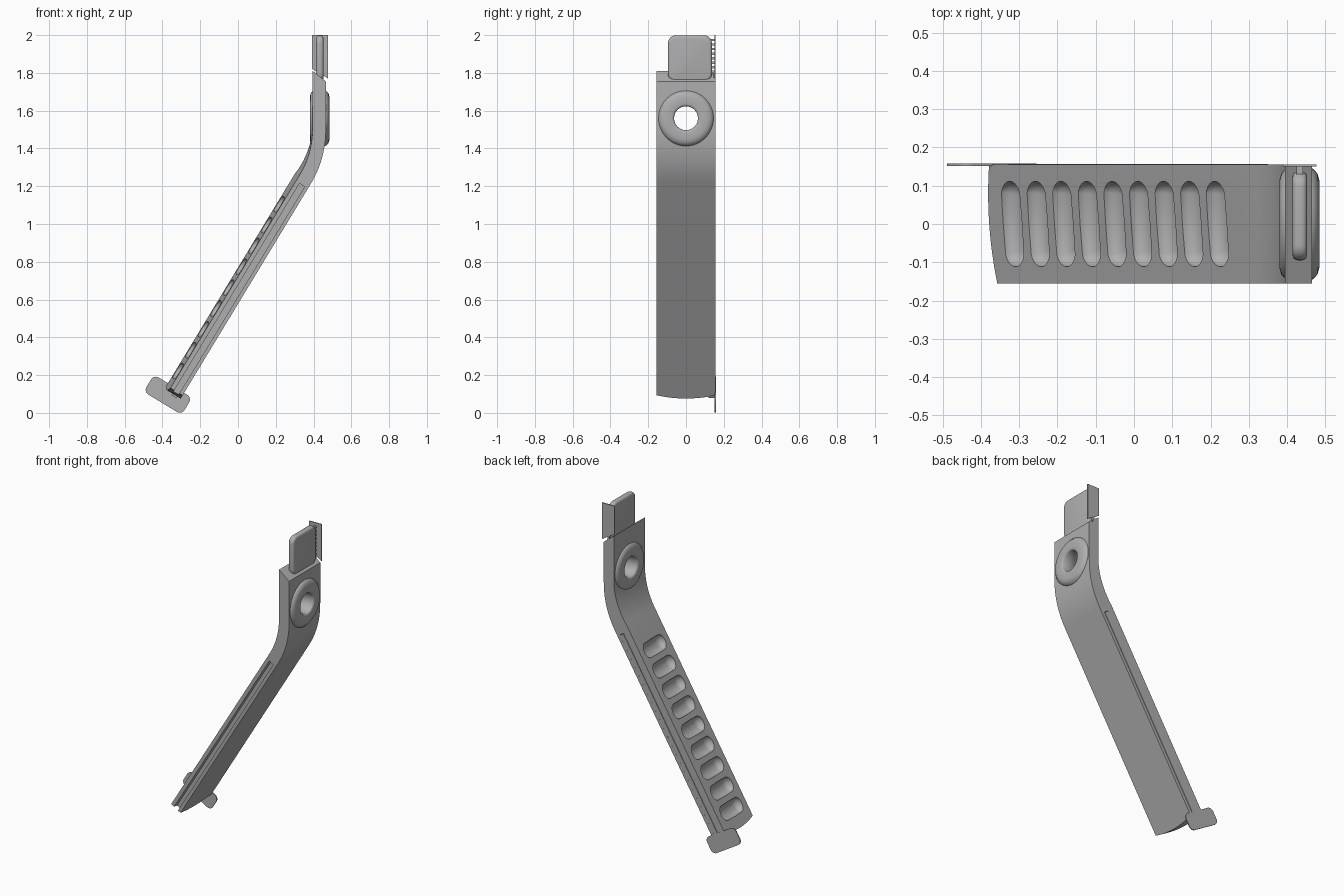
import bpy, bmesh, math
from mathutils import Matrix, Vector

if "Cube" in bpy.data.objects:
    bpy.data.objects.remove(bpy.data.objects["Cube"])

grey = bpy.data.materials.new("matte_grey")
grey.use_nodes = True
grey.diffuse_color = (0.43, 0.43, 0.43, 1)
grey.node_tree.nodes["Principled BSDF"].inputs["Base Color"].default_value = (0.43, 0.43, 0.43, 1)

HALF = 0.155                                   # half the arm's width
FOOT = Vector((-0.293, 0, 0.093))              # lower end of the outer face
ALONG = Vector((0.518, 0, 0.855)).normalized()
INNER = ALONG.cross(Vector((0, 1, 0)))         # out of the grooved face
# Local frame of the sloping arm: x along, y across, z towards the grooved face
FRAME = Matrix.Translation(FOOT) @ Matrix((ALONG, (0, 1, 0), INNER)).transposed().to_4x4()


def finish(name, bm, angle=35):
    bmesh.ops.recalc_face_normals(bm, faces=bm.faces)
    mesh = bpy.data.meshes.new(name)
    bm.to_mesh(mesh)
    bm.free()
    mesh.materials.append(grey)
    obj = bpy.data.objects.new(name, mesh)
    bpy.context.collection.objects.link(obj)
    smooth(obj, angle)
    return obj


def smooth(obj, angle=35):
    bpy.ops.object.select_all(action='DESELECT')
    obj.select_set(True)
    bpy.context.view_layer.objects.active = obj
    bpy.ops.object.shade_smooth_by_angle(angle=math.radians(angle))


def add_box(bm, low, high, frame=Matrix()):
    low, high = Vector(low), Vector(high)
    size = Matrix.Diagonal(high - low).to_4x4()
    return bmesh.ops.create_cube(bm, matrix=frame @ Matrix.Translation((low + high) / 2) @ size)["verts"]


def add_rounded(bm, low, high, axis, radius, segments, frame=Matrix()):
    """Box whose edges parallel to the given axis are rounded."""
    verts = add_box(bm, low, high)
    edges = {e for v in verts for e in v.link_edges
             if abs((e.verts[0].co - e.verts[1].co).normalized()[axis]) > 0.9}
    bmesh.ops.bevel(bm, geom=list(edges), offset=radius, segments=segments, affect='EDGES', profile=0.5)
    bmesh.ops.transform(bm, matrix=frame, verts=bm.verts)


# Arm: outer edge path from the foot, around the bend, to the slanted top
bend_start, corner, bend_end = FOOT + ALONG * 1.31, Vector((0.465, 0, 1.344)), Vector((0.465, 0, 1.5))
stations = [(FOOT, INNER, 1.0)]
STEPS = 12
for i in range(STEPS + 1):
    t = i / STEPS
    point = bend_start * (1 - t) ** 2 + corner * 2 * t * (1 - t) + bend_end * t * t
    tangent = ((corner - bend_start) * (1 - t) + (bend_end - corner) * t).normalized()
    stations.append((point, tangent.cross(Vector((0, 1, 0))), 1 - t))
stations.append((Vector((0.465, 0, 1.755)), Vector((-1, 0, 0)), 0.0))

bm = bmesh.new()
COLS = 12
outer, inner = [], []
for k, (point, normal, wedge) in enumerate(stations):
    row_o, row_i = [], []
    for j in range(COLS + 1):
        u = j / COLS * 2 - 1
        base = point + Vector((0, u * HALF, 0))
        if k == 0:                              # curved lower end
            base -= ALONG * 0.02 * (1 - u * u)
        thick = 0.07 + wedge * (0.0175 + 0.0125 * u)
        top = base + normal * thick
        if k == len(stations) - 1:
            top.z += 0.055
        row_o.append(bm.verts.new(base))
        row_i.append(bm.verts.new(top))
    outer.append(row_o)
    inner.append(row_i)
for k in range(len(stations) - 1):
    for rows in (outer, inner):
        for j in range(COLS):
            bm.faces.new((rows[k][j], rows[k][j + 1], rows[k + 1][j + 1], rows[k + 1][j]))
    for j in (0, COLS):
        bm.faces.new((outer[k][j], outer[k + 1][j], inner[k + 1][j], inner[k][j]))
for k in (0, -1):
    for j in range(COLS):
        bm.faces.new((outer[k][j], outer[k][j + 1], inner[k][j + 1], inner[k][j]))
arm = finish("arm", bm)

# Cutter: grip scoops, side slots and the pivot hole
bm = bmesh.new()
tilt = Matrix.Rotation(math.atan(0.025 / (2 * HALF)), 4, 'X')
for i in range(9):
    ball = bmesh.ops.create_uvsphere(bm, u_segments=24, v_segments=16, radius=1)["verts"]
    for v in ball:                              # stretch each ball into a capsule
        side = 0 if abs(v.co.y) < 1e-4 else math.copysign(1, v.co.y)
        v.co = Vector((v.co.x * 0.047, v.co.y * 0.042 + side * 0.07, v.co.z * 0.036))
    place = FRAME @ Matrix.Translation((0.098 + i * 0.129, 0, 0.0875)) @ tilt
    bmesh.ops.transform(bm, matrix=place, verts=ball)
for low_y, high_y in ((-0.2, -0.12), (0.12, 0.2)):
    add_box(bm, (-0.1, low_y, 0.02), (1.28, high_y, 0.052), FRAME)
bmesh.ops.create_cone(bm, segments=48, radius1=0.07, radius2=0.07, depth=0.4, cap_ends=True,
                      matrix=Matrix.Translation((0.43, 0, 1.56)) @ Matrix.Rotation(math.pi / 2, 4, 'Y'))
cutter = finish("arm_cutter", bm)
cutter.hide_render = True
cut = arm.modifiers.new("cuts", 'BOOLEAN')
cut.object = cutter
cut.solver = 'EXACT'
bpy.context.view_layer.objects.active = arm
bpy.ops.object.modifier_apply(modifier="cuts")
bpy.data.objects.remove(cutter)
smooth(arm)

# Pivot ring: rounded profile turned around the x axis
bm = bmesh.new()
half_profile = [(0.063, 0.044), (0.068, 0.05), (0.076, 0.052), (0.115, 0.052),
                (0.132, 0.047), (0.145, 0.035), (0.15, 0.018)]
profile = half_profile + [(r, -x) for r, x in reversed(half_profile)]
SEG = 48
rings = [[bm.verts.new((0.432 + x, r * math.cos(a), 1.56 + r * math.sin(a))) for r, x in profile]
         for a in (2 * math.pi * i / SEG for i in range(SEG))]
for i in range(SEG):
    a, b = rings[i], rings[(i + 1) % SEG]
    for j in range(len(profile)):
        n = (j + 1) % len(profile)
        bm.faces.new((a[j], a[n], b[n], b[j]))
finish("pivot_ring", bm, 40)

# Top tongue: rounded outline with softened rims
bm = bmesh.new()
add_rounded(bm, (0.414, -0.095, 1.755), (0.452, 0.137, 1.998), 0, 0.04, 6)
rims = [e for e in bm.edges if abs(e.verts[0].co.x - e.verts[1].co.x) < 1e-5]
bmesh.ops.bevel(bm, geom=rims, offset=0.014, segments=4, affect='EDGES', profile=0.5)
finish("tongue", bm, 40)

# Small teeth joining the tongue to the thin tab, and a link down to the arm
bm = bmesh.new()
for i in range(8):
    z = 1.8 + i * 0.024
    add_box(bm, (0.424, 0.125, z), (0.442, 0.153, z + 0.012))
add_box(bm, (0.427, 0.146, 1.76), (0.439, 0.156, 1.81))
finish("tab_teeth", bm)

# Thin tab with a slanted lower edge
bm = bmesh.new()
for v in add_box(bm, (0.391, 0.15, 1.77), (0.477, 0.156, 2.0)):
    if v.co.z < 1.8 and v.co.x < 0.42:
        v.co.z = 1.822
finish("upper_tab", bm)

# Rail filling the rear slot
bm = bmesh.new()
add_box(bm, (-0.03, 0.12, 0.022), (1.278, 0.157, 0.05), FRAME)
finish("rear_rail", bm)

# Rounded foot plate at the bottom of the rail
bm = bmesh.new()
add_rounded(bm, (-0.091, 0.152, -0.049), (0.015, 0.158, 0.187), 1, 0.03, 6, FRAME)
finish("foot_plate", bm)
